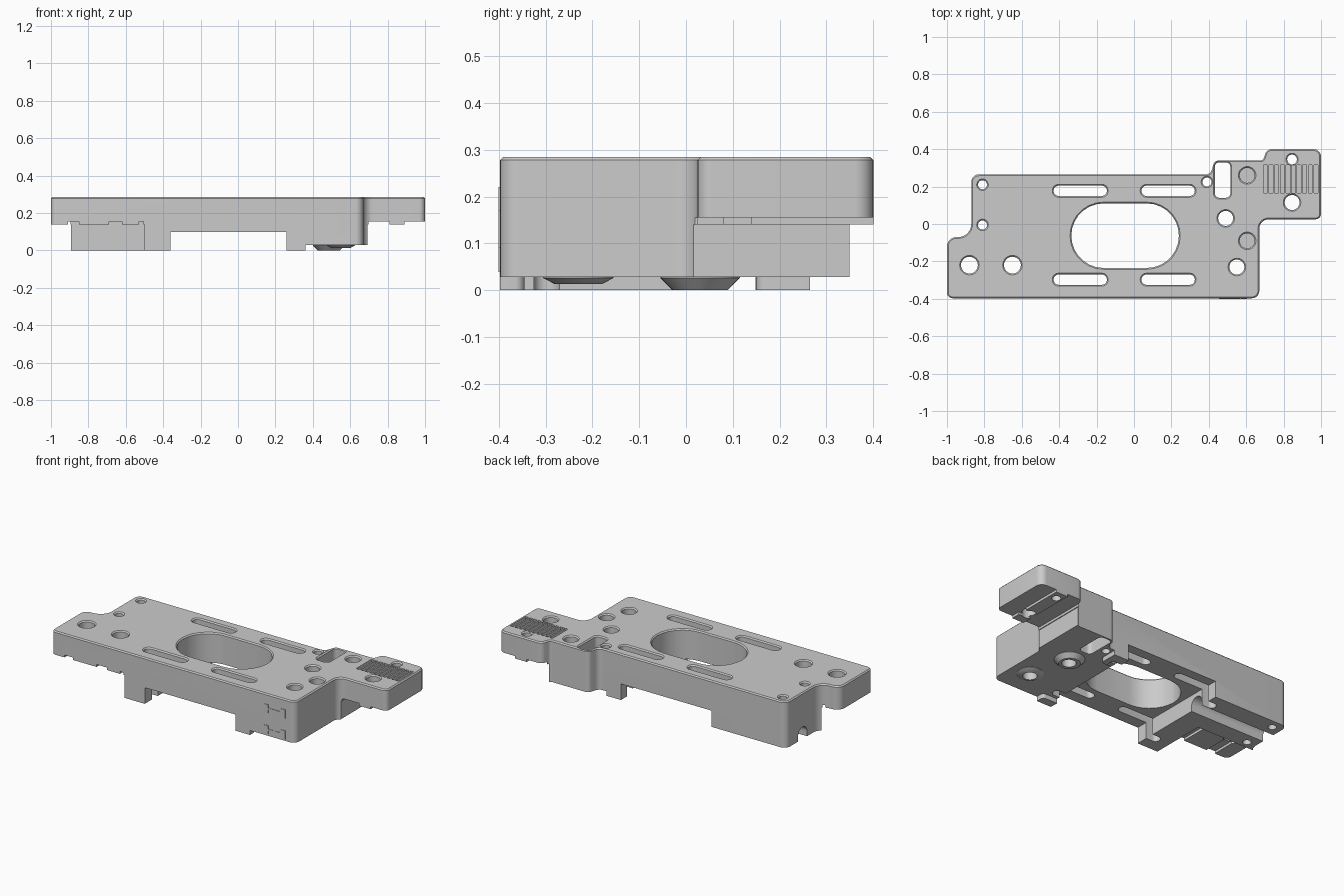
import bpy, bmesh, math
from mathutils import Vector

cube = bpy.data.objects.get("Cube")
if cube:
    bpy.data.objects.remove(cube, do_unlink=True)

TOP, CH, FRONT = 0.285, 0.007, -0.397
COLOUR = (0.6, 0.6, 0.6, 1)
grey = bpy.data.materials.new("machined grey")
grey.use_nodes = True
grey.diffuse_color = COLOUR
grey.node_tree.nodes["Principled BSDF"].inputs["Base Color"].default_value = COLOUR


def rounded(corners, steps=7):
    """Outline from (x, y, radius) corners, counterclockwise."""
    pts = []
    n = len(corners)
    for i, (x, y, r) in enumerate(corners):
        p = Vector((x, y))
        if r == 0:
            pts.append(p)
            continue
        a = (Vector(corners[i - 1][:2]) - p).normalized()
        b = (Vector(corners[(i + 1) % n][:2]) - p).normalized()
        half = a.angle(b) / 2
        centre = p + (a + b).normalized() * (r / math.sin(half))
        start = p + a * (r / math.tan(half)) - centre
        end = p + b * (r / math.tan(half)) - centre
        a0 = math.atan2(start.y, start.x)
        sweep = math.atan2(start.x * end.y - start.y * end.x, start.dot(end))
        for k in range(steps + 1):
            t = a0 + sweep * k / steps
            pts.append(centre + Vector((math.cos(t), math.sin(t))) * r)
    return pts


def grow(pts, d):
    """Offset an outline outward by d."""
    out = []
    for i, p in enumerate(pts):
        e1 = (p - pts[i - 1]).normalized()
        e2 = (pts[(i + 1) % len(pts)] - p).normalized()
        n1, n2 = Vector((e1.y, -e1.x)), Vector((e2.y, -e2.x))
        out.append(p + (n1 + n2) * (d / (1 + n1.dot(n2))))
    return out


def circle(x, y, r, n=32):
    return [Vector((x + r * math.cos(2 * math.pi * i / n),
                    y + r * math.sin(2 * math.pi * i / n))) for i in range(n)]


def rect(x0, x1, y0, y1, r=0):
    return rounded([(x0, y0, r), (x1, y0, r), (x1, y1, r), (x0, y1, r)])


def loft(bm, layers):
    """Closed solid through (outline, z) layers."""
    rings = [[bm.verts.new((p.x, p.y, z)) for p in pts] for pts, z in layers]
    bm.faces.new(rings[0][::-1])
    bm.faces.new(rings[-1])
    for lo, hi in zip(rings, rings[1:]):
        for i in range(len(lo)):
            j = (i + 1) % len(lo)
            bm.faces.new((lo[i], lo[j], hi[j], hi[i]))


def finish(name, bm):
    me = bpy.data.meshes.new(name)
    bmesh.ops.recalc_face_normals(bm, faces=bm.faces)
    bm.to_mesh(me)
    bm.free()
    me.materials.append(grey)
    ob = bpy.data.objects.new(name, me)
    bpy.context.collection.objects.link(ob)
    return ob


def solid(name, layers):
    bm = bmesh.new()
    loft(bm, layers)
    return finish(name, bm)


def combine(other, operation="DIFFERENCE"):
    """Apply one boolean to the plate and drop the helper."""
    mod = plate.modifiers.new("shape", "BOOLEAN")
    mod.operation, mod.object, mod.solver = operation, other, "EXACT"
    bpy.context.view_layer.objects.active = plate
    bpy.ops.object.modifier_apply(modifier=mod.name)
    bpy.data.objects.remove(other, do_unlink=True)


def cut(pts, z0, z1):
    combine(solid("cutter", [(pts, z0), (pts, z1)]))


# Full-depth body with chamfered rims
outline = rounded([(-1, FRONT, .03), (.67, FRONT, .04), (.67, .025, .05), (1, .025, .03),
                   (1, .4, .04), (.71, .4, .035), (.69, .34, .02), (.43, .34, .03),
                   (.41, .265, .035), (-.87, .265, .04), (-.87, -.07, .07), (-1, -.07, .05)])
plate = solid("mounting_plate", [(outline, 0), (outline, TOP - CH), (grow(outline, -CH), TOP)])

# Underside pockets: left end, middle, tab, and the right block around its feet
cut(rect(-1.1, -.5, -.5, -.05), -.1, .14)
cut(rect(-.36, .26, -.5, .5), -.1, .10)
cut(rect(.692, 1.1, -.1, .5), -.1, .14)
cut(rounded([(.2, -.345, 0), (.36, -.345, .02), (.36, -.5, 0), (.8, -.5, 0),
             (.8, .5, 0), (.36, .5, 0), (.36, .15, .02), (.2, .15, 0)]), -.1, .028)

# Recesses that leave thin contact pads under the left end and the tab
for x0, x1 in [(-.91, -.85), (-.69, -.62), (-.53, -.505)]:
    cut(rect(x0, x1, -.5, -.055), .1, .155)
for x0, x1, y0, y1 in [(.697, .81, -.1, .5), (.89, 1.1, -.1, .5), (.8, .9, .08, .14)]:
    cut(rect(x0, x1, y0, y1), .1, .155)

# Tapered screw bosses
for x, y, r, z in [(.55, -.23, .075, .013), (.485, .03, .085, .001)]:
    combine(solid("boss", [(circle(x, y, r - .025), z), (circle(x, y, r), .026),
                           (circle(x, y, r), .1)]), "UNION")


def opening(pts, bottom=-.1):
    """Vertical opening flared at the top rim."""
    combine(solid("cutter", [(pts, bottom), (pts, TOP - CH), (grow(pts, 2 * CH), TOP + CH)]))


# Central oval, long slots, side slot, screw holes and blind holes
opening(rect(-.335, .24, -.235, .11, .172))
for x in (-.43, .04):
    for y in (.15, -.325):
        opening(rect(x, x + .285, y, y + .055, .027))
opening(rect(.432, .515, .14, .33, .025))
for x, y, r in [(-.88, -.22, .045), (-.65, -.22, .045), (-.81, .21, .024), (-.81, -.005, .024),
                (.39, .225, .024), (.49, .03, .04), (.55, -.23, .04), (.845, .345, .026),
                (.845, .115, .04)]:
    opening(circle(x, y, r))
for y in (.26, -.09):
    opening(circle(.605, y, .04), .2)

# Grip grooves on the tab
for i in range(10):
    x = .692 + i * .03
    cut(rect(x, x + .021, .165, .315), TOP - .02, TOP + .1)

# Arched cable channel through the left block
bm = bmesh.new()
arch = [Vector((.06, -.1)), Vector((.148, -.1))]
arch += [Vector((.104 + .044 * math.cos(t), .03 + .044 * math.sin(t)))
         for t in (math.pi * k / 12 for k in range(13))]
loft(bm, [(arch, -1.1), (arch, -.3)])
for v in bm.verts:
    v.co = (v.co.z, v.co.x, v.co.y)
combine(finish("cutter", bm))

bpy.ops.object.select_all(action="DESELECT")
plate.select_set(True)
bpy.context.view_layer.objects.active = plate
bpy.ops.object.shade_smooth_by_angle(angle=math.radians(30))

# Shallow wheel and axle relief on the front face
bm = bmesh.new()


def tile(x, z, w, h):
    pts = rect(x - w, x + w, -.4, FRONT + .002)
    loft(bm, [(pts, z - h), (pts, z + h)])


for z in (.065, .195):
    for x in (.47, .587):
        tile(x, z, .016, .026)
    tile(.528, z, .042, .006)
tile(.528, .13, .007, .059)
finish("axle_relief", bm)
